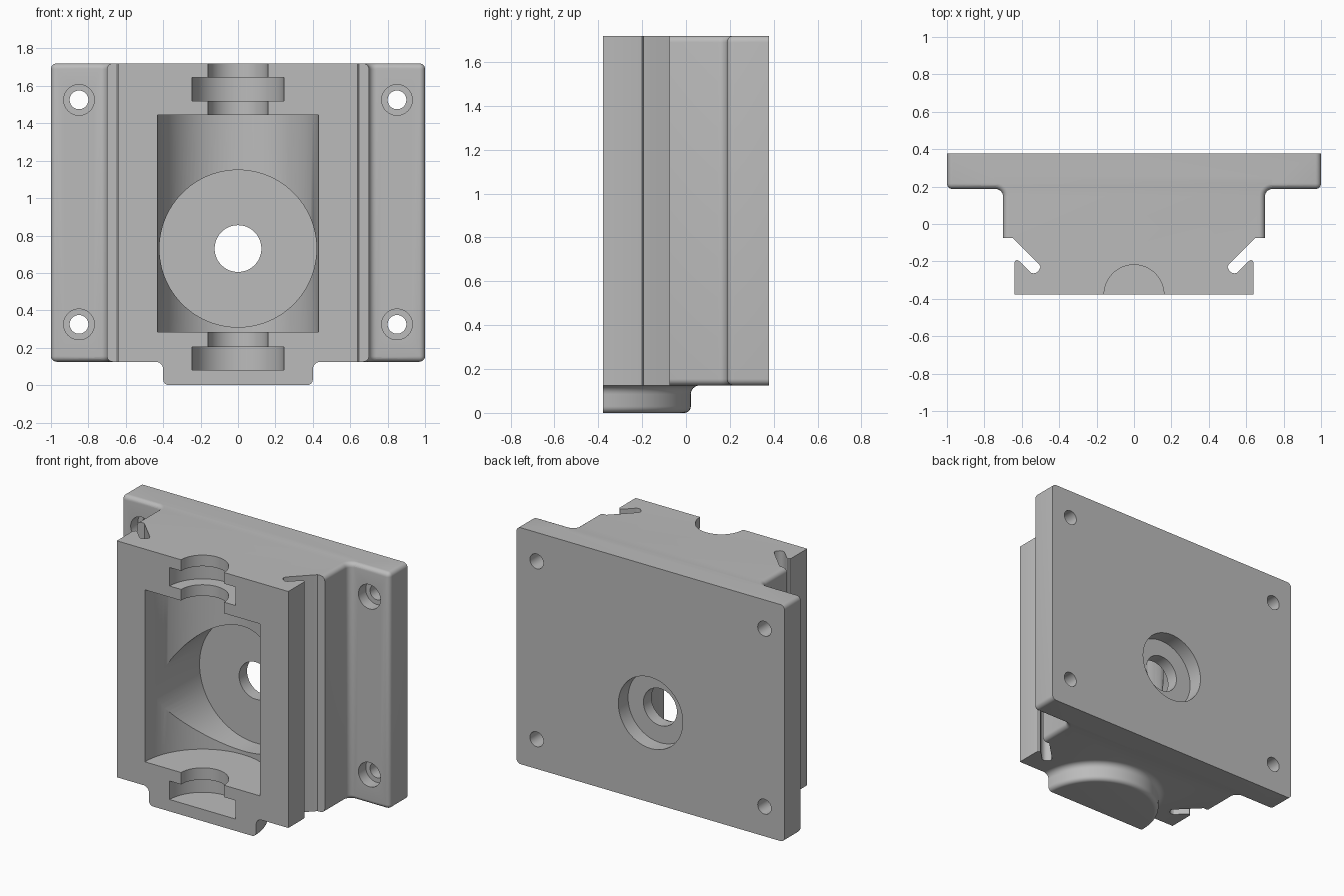
import bpy, bmesh
from math import sin, cos, pi
from mathutils import Matrix

if "Cube" in bpy.data.objects:
    bpy.data.objects.remove(bpy.data.objects["Cube"])

FRONT, BACK, BOTTOM, TOP = -0.378, 0.378, 0.125, 1.72
FLANGE_Y, ROUND, BORE_Z = 0.187, 0.03, 0.73

grey = bpy.data.materials.new("plain grey")
grey.use_nodes = True
grey.diffuse_color = (0.5, 0.5, 0.5, 1)
grey.node_tree.nodes["Principled BSDF"].inputs["Base Color"].default_value = (0.5, 0.5, 0.5, 1)


def finish(bm, name):
    bmesh.ops.recalc_face_normals(bm, faces=bm.faces)
    mesh = bpy.data.meshes.new(name)
    bm.to_mesh(mesh)
    bm.free()
    mesh.materials.append(grey)
    obj = bpy.data.objects.new(name, mesh)
    bpy.context.collection.objects.link(obj)
    return obj


def bevel(bm, edges):
    bmesh.ops.bevel(bm, geom=edges, offset=ROUND, segments=6, profile=0.5,
                    affect='EDGES', clamp_overlap=False)


def lathe(name, profile, matrix, steps=96, half=False):
    """Turned solid from (radius, height) pairs; half keeps local +y only."""
    bm = bmesh.new()
    count = steps // 2 + 1 if half else steps
    rings = []
    for r, z in profile:
        angles = [2 * pi * i / steps for i in range(count)]
        rings.append([bm.verts.new((r * cos(a), r * sin(a), z)) for a in angles])
    for low, high in zip(rings, rings[1:]):
        for i in range(count - 1 if half else count):
            j = (i + 1) % count
            bm.faces.new((low[i], low[j], high[j], high[i]))
    bm.faces.new(rings[0])
    bm.faces.new(rings[-1])
    if half:
        bm.faces.new([r[0] for r in rings] + [r[-1] for r in reversed(rings)])
    bm.transform(matrix)
    return finish(bm, name)


def combine(target, tool, operation):
    mod = target.modifiers.new("combine", 'BOOLEAN')
    mod.operation, mod.solver, mod.object = operation, 'EXACT', tool
    bpy.context.view_layer.objects.active = target
    bpy.ops.object.modifier_apply(modifier=mod.name)
    bpy.data.objects.remove(tool)


def arc(cx, cy, r, start, end, n=6):
    return [(cx + r * cos(start + (end - start) * i / n),
             cy + r * sin(start + (end - start) * i / n)) for i in range(n + 1)]


# Mounting flange: plate with rounded corners and front edges
bm = bmesh.new()
bmesh.ops.create_cube(bm, size=1)
bm.transform(Matrix.Translation((0, (FLANGE_Y + BACK) / 2, (BOTTOM + TOP) / 2))
             @ Matrix.Diagonal((2, BACK - FLANGE_Y, TOP - BOTTOM, 1)))
bevel(bm, [e for e in bm.edges if min(v.co.y for v in e.verts) < BACK - 0.01])
housing = finish(bm, "bearing_housing")

# Body: mirrored outline with slanted side slots and a fillet into the flange
side = [(0.64, FRONT), (0.64, -0.21), (0.637, -0.2), (0.627, -0.192), (0.612, -0.2),
        (0.552, -0.26), (0.537, -0.264), (0.522, -0.26), (0.508, -0.247),
        (0.5, -0.23), (0.508, -0.214), (0.647, -0.075), (0.7, -0.075)]
side += arc(0.74, FLANGE_Y - 0.04, 0.04, pi, pi / 2) + [(0.74, 0.25)]
outline = side + [(-x, y) for x, y in reversed(side)]
bm = bmesh.new()
base = bm.faces.new([bm.verts.new((x, y, BOTTOM)) for x, y in outline])
ext = bmesh.ops.extrude_face_region(bm, geom=[base])
bmesh.ops.translate(bm, vec=(0, 0, TOP - BOTTOM),
                    verts=[v for v in ext["geom"] if isinstance(v, bmesh.types.BMVert)])
bmesh.ops.recalc_face_normals(bm, faces=bm.faces)


def is_shoulder(edge):
    a, b = (v.co for v in edge.verts)
    return (abs(a.z - b.z) < 0.001 and a.x * b.x > 0
            and all(abs(p.x) > 0.699 and p.y < FLANGE_Y + 0.001 for p in (a, b)))


bevel(bm, [e for e in bm.edges if is_shoulder(e)])
combine(housing, finish(bm, "body"), 'UNION')

# Bottom boss: half disc with rounded rim and a fillet under the body
boss = arc(0.37, ROUND, ROUND, -pi / 2, 0) + arc(0.44, BOTTOM - 0.04, 0.04, pi, pi / 2)
axis = Matrix.Translation((0, FRONT, 0))
combine(housing, lathe("boss", boss + [(0.44, 0.2)], axis, half=True), 'UNION')

# Upright chamber with shaft journals and bearing seats
chamber = [(0.245, 0.08), (0.245, 0.205), (0.16, 0.205), (0.16, 0.285),
           (0.43, 0.285), (0.43, 1.445), (0.16, 1.445), (0.16, 1.52),
           (0.245, 1.52), (0.245, 1.645), (0.16, 1.645), (0.16, 1.9)]
combine(housing, lathe("chamber", chamber, axis), 'DIFFERENCE')


def bore(name, profile, x, z):
    """Cut a turned hole running front to back."""
    place = Matrix.Translation((x, 0, z)) @ Matrix.Rotation(-pi / 2, 4, 'X')
    combine(housing, lathe(name, profile, place), 'DIFFERENCE')


# Front bore, centre hole and rear recess
bore("front_bore", [(0.42, -1), (0.42, 0.19), (0.125, 0.19), (0.125, 0.275),
                    (0.24, 0.275), (0.24, 0.6)], 0, BORE_Z)

# Counterbored screw holes
for x in (-0.85, 0.85):
    for z in (0.325, 1.525):
        bore("screw_hole", [(0.082, 0), (0.082, 0.265), (0.05, 0.265), (0.05, 0.6)], x, z)

bpy.ops.object.select_all(action='DESELECT')
housing.select_set(True)
bpy.context.view_layer.objects.active = housing
bpy.ops.object.shade_smooth_by_angle(angle=pi / 6)
